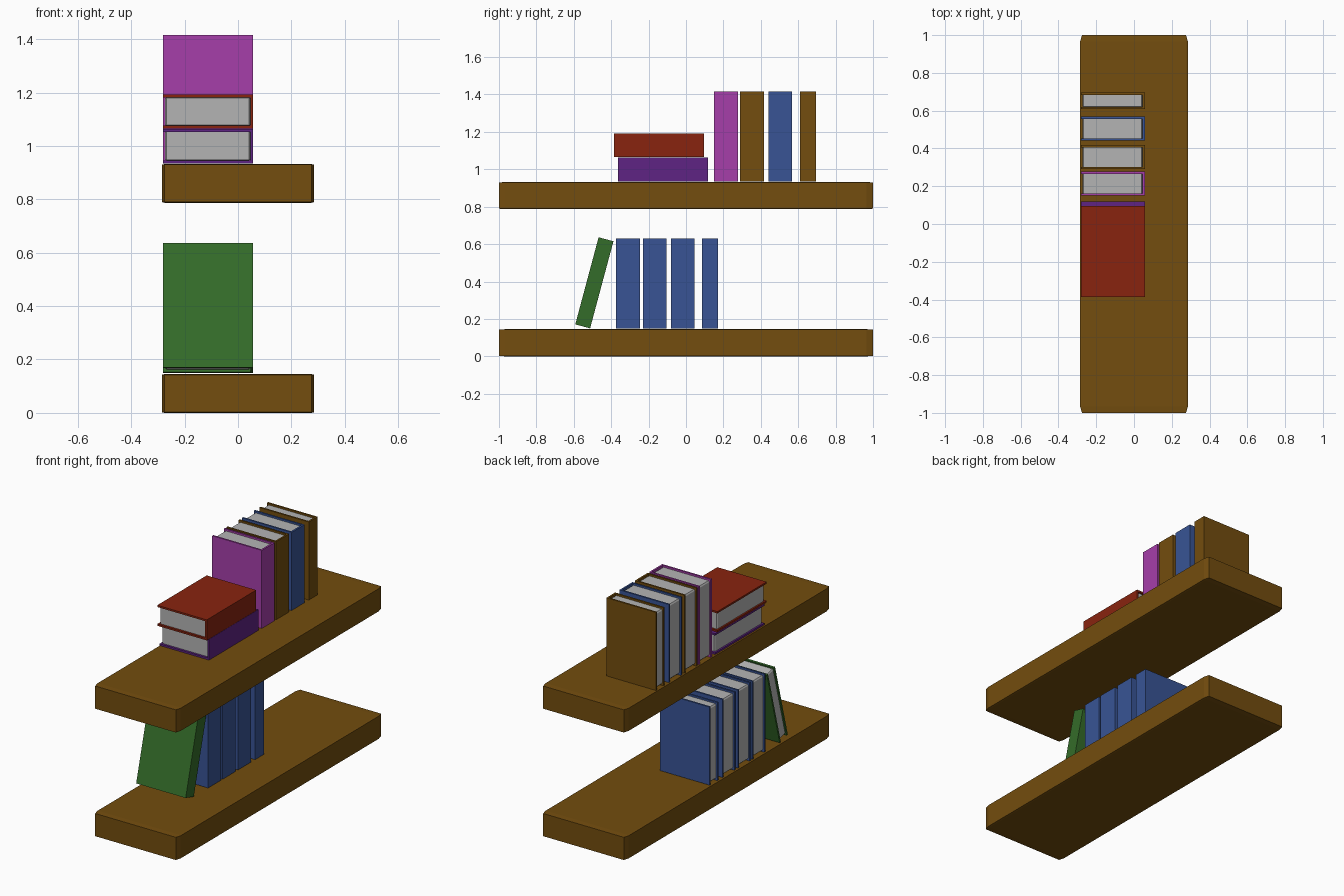
import bpy, bmesh, math

if "Cube" in bpy.data.objects:
    bpy.data.objects.remove(bpy.data.objects["Cube"])


def material(name, rgb):
    lin = [(c / 255 / 12.92) if c < 11 else ((c / 255 + 0.055) / 1.055) ** 2.4 for c in rgb]
    m = bpy.data.materials.new(name)
    m.diffuse_color = (*lin, 1)
    m.use_nodes = True
    m.node_tree.nodes["Principled BSDF"].inputs["Base Color"].default_value = m.diffuse_color
    return m


BROWN = material("brown wood", (115, 77, 14))
MAGENTA = material("magenta cover", (166, 62, 170))
BLUE = material("blue cover", (56, 84, 149))
GREEN = material("green cover", (52, 108, 41))
RED = material("red cover", (136, 36, 15))
PURPLE = material("purple cover", (95, 36, 131))
PAPER = material("grey paper", (180, 180, 180))


def finish(bm, name, mat, loc, rot_x=0.0):
    bmesh.ops.recalc_face_normals(bm, faces=bm.faces)
    me = bpy.data.meshes.new(name)
    bm.to_mesh(me)
    bm.free()
    me.materials.append(mat)
    ob = bpy.data.objects.new(name, me)
    ob.location = loc
    ob.rotation_euler = (rot_x, 0, 0)
    bpy.context.collection.objects.link(ob)
    return ob


def soft_box(size, offset=(0, 0, 0), bevel=0.017):
    # unit cube chamfered first, then stretched to size
    bm = bmesh.new()
    bmesh.ops.create_cube(bm, size=1)
    bmesh.ops.bevel(bm, geom=list(bm.edges), offset=bevel, segments=1, affect='EDGES')
    bmesh.ops.scale(bm, vec=size, verts=bm.verts)
    bmesh.ops.translate(bm, vec=offset, verts=bm.verts)
    return bm


W, H, C = 0.338, 0.482, 0.011   # book width, height, cover board thickness
BOOK_X = -0.112


def book(name, mat, y, z, thick, rot_x=0.0):
    # cover: U profile open towards -x, spine at +x
    w, t = W / 2, thick / 2
    prof = [(-w, -t), (w, -t), (w, t), (-w, t),
            (-w, t - C), (w - C, t - C), (w - C, C - t), (-w, C - t)]
    bm = bmesh.new()
    face = bm.faces.new([bm.verts.new((px, py, -H / 2)) for px, py in prof])
    ext = bmesh.ops.extrude_face_region(bm, geom=[face])
    bmesh.ops.translate(bm, vec=(0, 0, H),
                        verts=[v for v in ext["geom"] if isinstance(v, bmesh.types.BMVert)])
    loc = (BOOK_X, y, z)
    finish(bm, name + "_cover", mat, loc, rot_x)
    # page block, set back from the cover edges
    pages = soft_box((W - C - 0.008, thick - 2 * C, H - 0.02), ((0.008 - C) / 2, 0, 0))
    finish(pages, name + "_pages", PAPER, loc, rot_x)


# shelves
for name, z0 in (("lower_shelf", 0.0), ("upper_shelf", 0.787)):
    finish(soft_box((0.57, 2.0, 0.145)), name, BROWN, (0, 0, z0 + 0.0725))

# standing books: name, colour, start y, thickness, base z
THICK, THIN = 0.127, 0.086
LOW, HIGH = 0.149, 0.934
for name, mat, y0, t, z0 in (
        ("magenta_book", MAGENTA, 0.150, THICK, HIGH),
        ("brown_book", BROWN, 0.290, THICK, HIGH),
        ("blue_book", BLUE, 0.441, THICK, HIGH),
        ("thin_brown_book", BROWN, 0.609, THIN, HIGH),
        ("lower_blue_book_1", BLUE, -0.373, THICK, LOW),
        ("lower_blue_book_2", BLUE, -0.231, THICK, LOW),
        ("lower_blue_book_3", BLUE, -0.081, THICK, LOW),
        ("lower_thin_blue_book", BLUE, 0.085, THIN, LOW)):
    book(name, mat, y0 + t / 2, z0 + H / 2, t)

# stacked books lying flat, page tops facing the front
book("purple_book", PURPLE, -0.123, 0.9995, THICK + 0.002, math.radians(90))
book("red_book", RED, -0.145, 1.1285, THICK, math.radians(90))

# leaning book
book("leaning_green_book", GREEN, -0.490, 0.393, 0.082, math.radians(-15))
